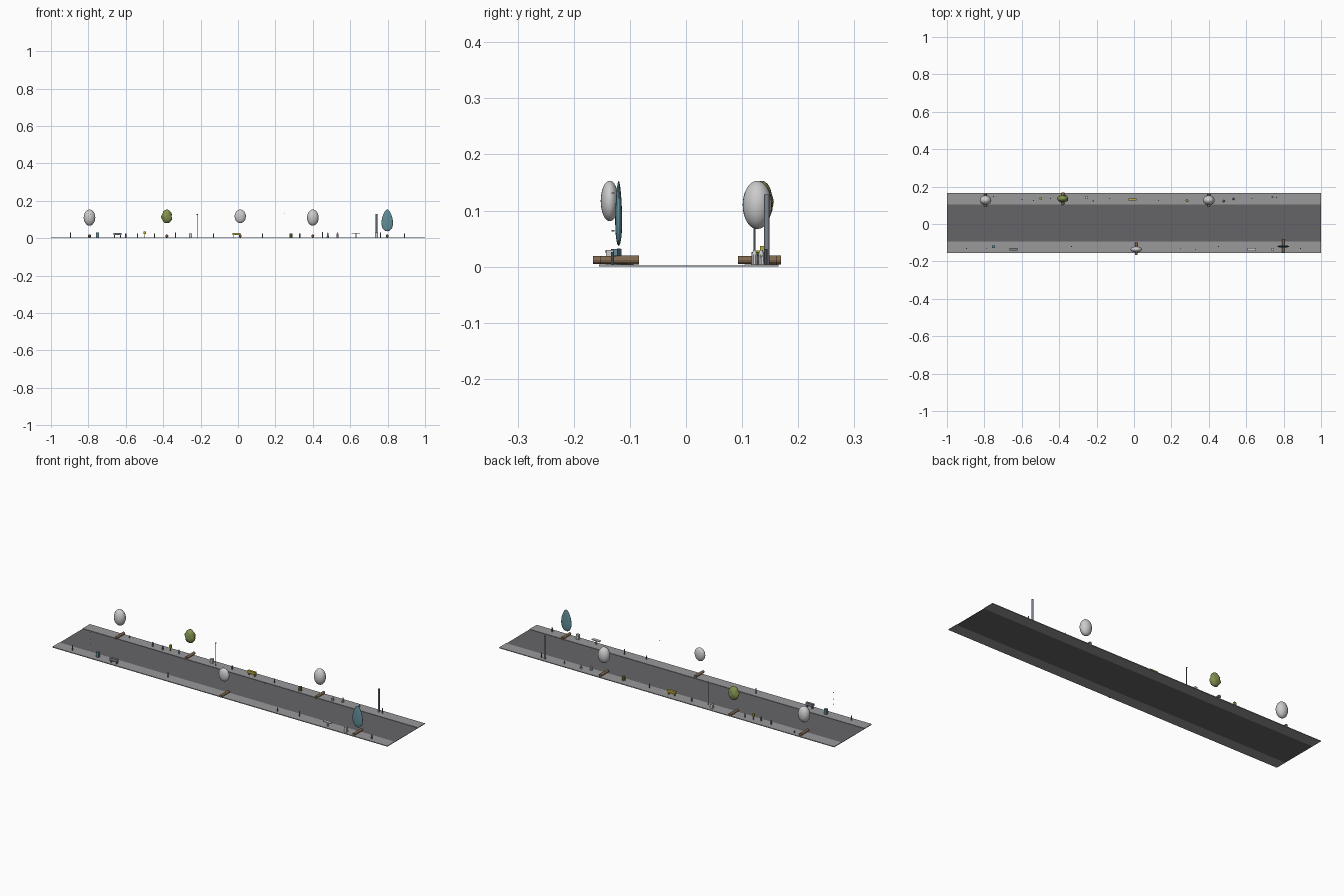
import bpy, bmesh, math, random
from mathutils import Matrix, Vector

if "Cube" in bpy.data.objects:
    bpy.data.objects.remove(bpy.data.objects["Cube"])

random.seed(3)
TOP = 0.004  # pavement height


def mat(name, rgb):
    m = bpy.data.materials.new(name)
    m.diffuse_color = (*rgb, 1)
    m.use_nodes = True
    m.node_tree.nodes["Principled BSDF"].inputs["Base Color"].default_value = m.diffuse_color
    return m


ASPHALT = mat("asphalt", (0.13, 0.13, 0.14))
PAVING = mat("paving", (0.32, 0.32, 0.33))
WOOD = mat("wood", (0.22, 0.14, 0.08))
OLIVE = mat("olive", (0.22, 0.28, 0.08))
TEAL = mat("teal", (0.12, 0.27, 0.32))
YELLOW = mat("yellow", (0.5, 0.42, 0.04))
SLATE = mat("slate", (0.2, 0.23, 0.27))


def finish(bm, name, m=None, smooth=False):
    me = bpy.data.meshes.new(name)
    for f in bm.faces:
        f.smooth = smooth
    bm.to_mesh(me)
    bm.free()
    ob = bpy.data.objects.new(name, me)
    bpy.context.collection.objects.link(ob)
    if m:
        me.materials.append(m)
    return ob


def add_box(bm, x, y, z0, sx, sy, sz):
    bmesh.ops.create_cube(bm, size=1, matrix=Matrix.Translation((x, y, z0 + sz / 2))
                          @ Matrix.Diagonal((sx, sy, sz, 1)))


def add_cyl(bm, x, y, z0, r, h, r2=None, n=10):
    bmesh.ops.create_cone(bm, cap_ends=True, segments=n, radius1=r,
                          radius2=r if r2 is None else r2, depth=h,
                          matrix=Matrix.Translation((x, y, z0 + h / 2)))


def box(name, m, *a):
    bm = bmesh.new()
    add_box(bm, *a)
    return finish(bm, name, m)


# road and the two pavements
box("road", ASPHALT, 0, 0.005, 0, 2, 0.198, 0.002)
box("pavement_back", PAVING, 0, 0.1345, 0, 2, 0.061, TOP)
box("pavement_front", PAVING, 0, -0.1245, 0, 2, 0.061, TOP)


# trees: lying trunk and floating crown; pear widens the lower half
def tree(name, x, y, z0, z1, rx, ry, m=None, pear=0, lumps=0, log_y=None):
    bm = bmesh.new()
    bmesh.ops.create_uvsphere(bm, u_segments=24, v_segments=16, radius=1)
    for v in bm.verts:
        p = v.co.copy()
        k = 1 - pear * p.z
        k *= 1 + lumps * math.sin(5 * p.x + 2 * p.z) * math.cos(5 * p.z + 3 * p.y)
        v.co = (x + p.x * rx * k, y + p.y * ry * k,
                (z0 + z1) / 2 + p.z * (z1 - z0) / 2)
    finish(bm, name + "_crown", m, True)
    bm = bmesh.new()
    bmesh.ops.create_cone(bm, cap_ends=True, segments=12, radius1=0.008, radius2=0.007,
                          depth=0.068,
                          matrix=Matrix.Translation((x, y if log_y is None else log_y, 0.012))
                          @ Matrix.Rotation(math.pi / 2, 4, 'X'))
    finish(bm, name + "_trunk", WOOD)


tree("tree_far_left", -0.794, 0.127, 0.067, 0.153, 0.031, 0.026)
tree("tree_left", -0.38, 0.135, 0.08, 0.153, 0.028, 0.02, OLIVE, 0.15, 0.12)
tree("tree_middle", 0.012, -0.136, 0.081, 0.153, 0.03, 0.016, log_y=-0.132)
tree("tree_right", 0.40, 0.127, 0.067, 0.153, 0.031, 0.026)
tree("tree_far_right", 0.798, -0.12, 0.037, 0.153, 0.03, 0.006, TEAL, 0.25, log_y=-0.118)

# tall pole and lamp post
bm = bmesh.new()
add_cyl(bm, 0.74, 0.144, TOP, 0.005, 0.125, n=12)
finish(bm, "tall_pole", SLATE)
bm = bmesh.new()
add_cyl(bm, -0.218, 0.122, TOP, 0.002, 0.124)
add_cyl(bm, -0.218, 0.122, 0.125, 0.004, 0.004)
finish(bm, "lamp_post", SLATE)

# small bollards
bm = bmesh.new()
for x, y, h in [(-0.896, -0.131, 0.027), (-0.6, 0.131, 0.022), (-0.537, 0.125, 0.022),
                (-0.447, 0.136, 0.02), (-0.334, -0.12, 0.027), (-0.13, 0.136, 0.02),
                (0.13, 0.125, 0.022), (0.33, -0.136, 0.02), (0.452, -0.12, 0.028),
                (0.762, 0.142, 0.027), (0.89, -0.131, 0.022), (-0.75, 0.147, 0.012)]:
    add_cyl(bm, x, y, TOP, 0.003, h)
finish(bm, "bollards", SLATE)

# hydrants: tapered body with cap
bm = bmesh.new()
for x, y in [(0.48, 0.122), (0.532, 0.134)]:
    add_cyl(bm, x, y, TOP, 0.006, 0.018, 0.005)
    add_cyl(bm, x, y, TOP + 0.018, 0.005, 0.008, 0.002)
finish(bm, "hydrants")

# bins and cabinets
box("teal_bin", TEAL, -0.75, -0.122, TOP, 0.016, 0.014, 0.027)
box("grey_box_left", None, -0.255, 0.142, TOP, 0.016, 0.014, 0.022)
box("grey_box_right", None, 0.74, -0.136, TOP, 0.016, 0.014, 0.026)
bm = bmesh.new()
add_cyl(bm, 0.284, 0.125, TOP, 0.008, 0.022)
finish(bm, "litter_bin", OLIVE)
bm = bmesh.new()
add_box(bm, -0.498, 0.137, 0.022, 0.012, 0.01, 0.015)
add_box(bm, -0.498, 0.137, TOP, 0.003, 0.003, 0.018)
finish(bm, "yellow_box", YELLOW)


# benches and table
def bench(name, x, y, w, d, z, t, m=None):
    bm = bmesh.new()
    add_box(bm, x, y, z, w, d, t)
    for s in (-1, 1):
        add_box(bm, x + s * w * 0.38, y, TOP, 0.004, d * 0.8, z - TOP)
    return finish(bm, name, m)


bench("yellow_bench", -0.008, 0.131, 0.045, 0.012, 0.016, 0.013, YELLOW)
bench("grey_bench", -0.644, -0.136, 0.043, 0.014, 0.016, 0.013, SLATE)
bm = bmesh.new()
add_box(bm, 0.63, -0.136, 0.025, 0.046, 0.016, 0.004)
add_box(bm, 0.63, -0.136, TOP, 0.006, 0.006, 0.021)
finish(bm, "table")

# little floating lamps and sign remnants
bm = bmesh.new()
for x, y, z in [(-0.79, -0.13, 0.063), (-0.79, -0.13, 0.09), (-0.79, -0.13, 0.125),
                (0.25, -0.13, 0.13)]:
    add_box(bm, x, y, z, 0.003, 0.006, 0.002)
finish(bm, "sign_lamps", SLATE)
bm = bmesh.new()
add_box(bm, 0.63, 0.136, TOP, 0.005, 0.005, 0.015)
finish(bm, "marker_post")
